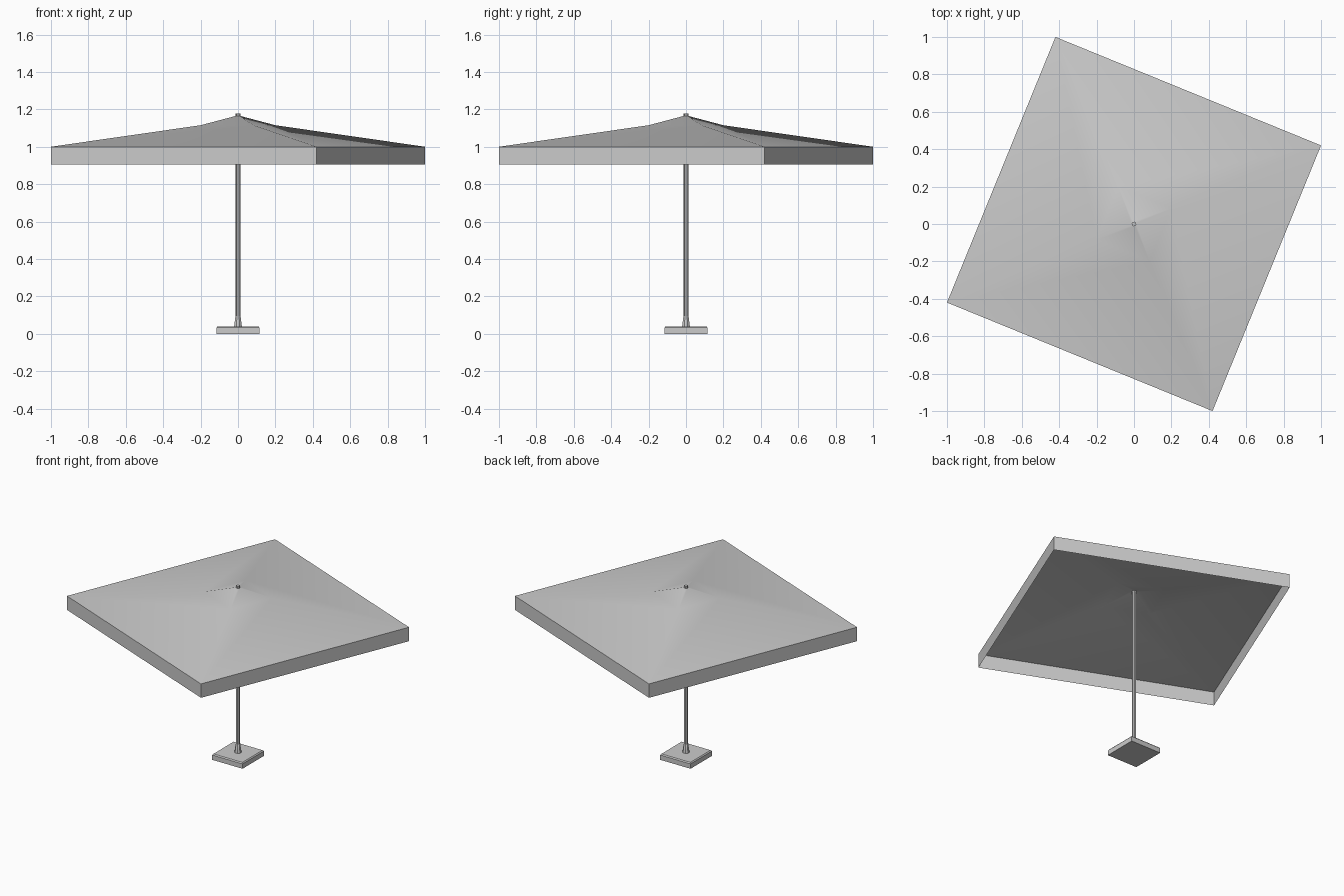
import bpy, bmesh, math

if "Cube" in bpy.data.objects:
    bpy.data.objects.remove(bpy.data.objects["Cube"])

CANOPY_TURN = math.atan2(0.42, 1.0)


def loft(name, rings, sides, turn=0.0, cap_start=True, cap_end=True, smooth=30):
    """Join regular rings of (corner radius, z) into one skin."""
    bm = bmesh.new()
    loops = []
    for r, z in rings:
        loops.append([bm.verts.new((r * math.cos(turn + 2 * math.pi * i / sides),
                                    r * math.sin(turn + 2 * math.pi * i / sides), z))
                      for i in range(sides)])
    for a, b in zip(loops, loops[1:]):
        for i in range(sides):
            j = (i + 1) % sides
            bm.faces.new((a[i], a[j], b[j], b[i]))
    if cap_start:
        bm.faces.new(loops[0][::-1])
    if cap_end:
        bm.faces.new(loops[-1])
    mesh = bpy.data.meshes.new(name)
    bm.to_mesh(mesh)
    bm.free()
    obj = bpy.data.objects.new(name, mesh)
    bpy.context.collection.objects.link(obj)
    bpy.ops.object.select_all(action='DESELECT')
    obj.select_set(True)
    bpy.context.view_layer.objects.active = obj
    if smooth:
        bpy.ops.object.shade_smooth_by_angle(angle=math.radians(smooth))
    return obj


# Square fabric canopy: hanging valance, shallow roof, steeper peak
corner = math.hypot(1.0, 0.42)
loft("canopy", [(corner, 0.905), (corner, 1.0), (corner * 0.2, 1.115), (0.012, 1.165)],
     4, CANOPY_TURN, cap_start=False)

# Pole running through the canopy, ending in a small cap
loft("pole", [(0.013, 0.03), (0.013, 1.178)], 8, CANOPY_TURN)

# Tapered collar holding the pole
loft("collar", [(0.023, 0.035), (0.021, 0.05), (0.015, 0.093), (0.013, 0.096)],
     8, CANOPY_TURN)

# Square foot with a softened upper edge
d = math.sqrt(2)
loft("base", [(0.115 * d, 0.0), (0.115 * d, 0.033), (0.109 * d, 0.04)],
     4, math.pi / 4, smooth=0)
